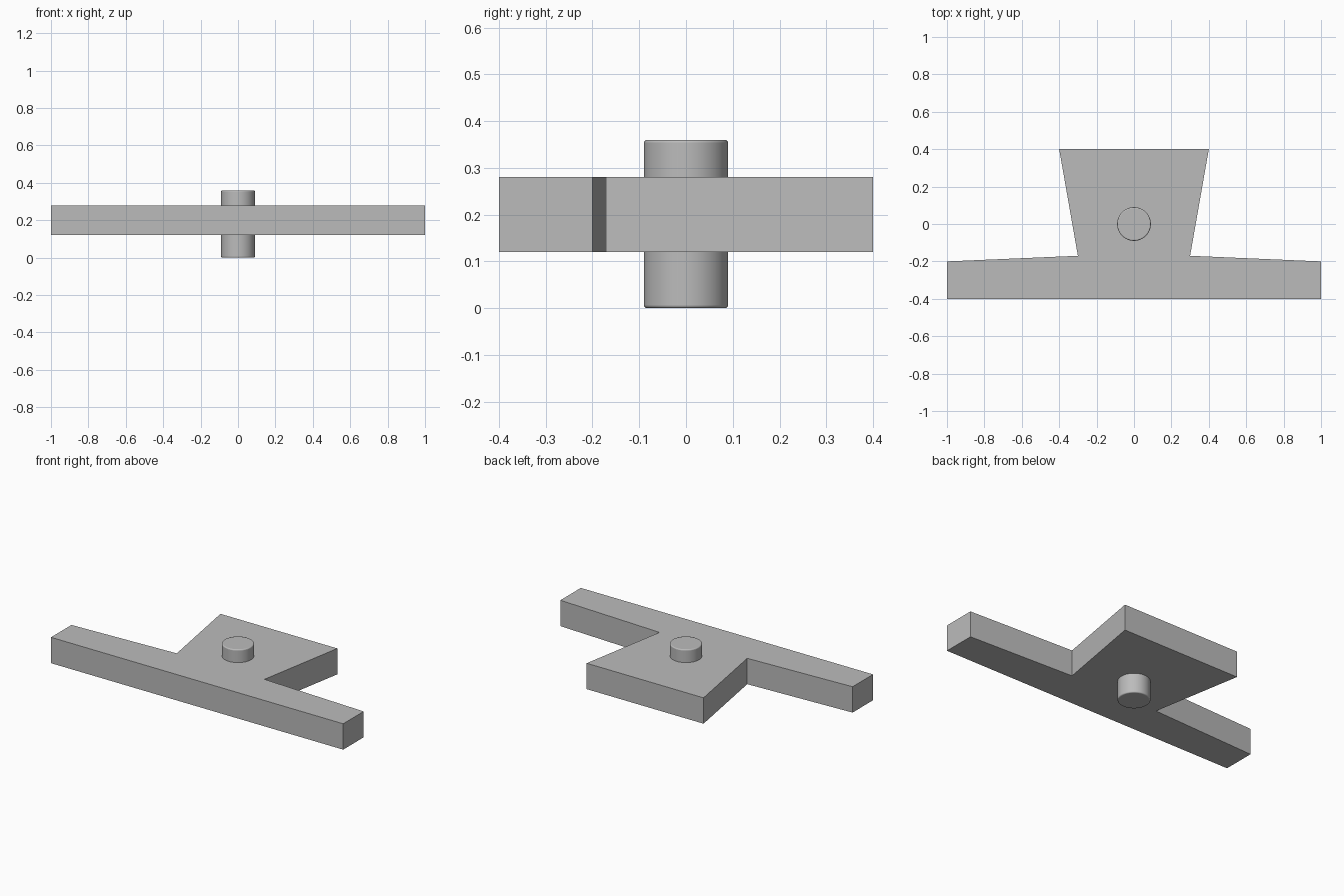
import bpy
import bmesh

cube = bpy.data.objects.get("Cube")
if cube:
    bpy.data.objects.remove(cube, do_unlink=True)

PLATE_BOTTOM, PLATE_TOP = 0.12, 0.28
PIN_RADIUS, PIN_HEIGHT, PIN_EDGE = 0.09, 0.36, 0.006

# Single plain grey
grey = bpy.data.materials.new("plain grey")
grey.use_nodes = True
colour = (0.5, 0.5, 0.5, 1)
grey.diffuse_color = colour
grey.node_tree.nodes["Principled BSDF"].inputs["Base Color"].default_value = colour


def add_object(name, bm):
    bmesh.ops.recalc_face_normals(bm, faces=bm.faces)
    mesh = bpy.data.meshes.new(name)
    bm.to_mesh(mesh)
    bm.free()
    mesh.materials.append(grey)
    obj = bpy.data.objects.new(name, mesh)
    bpy.context.collection.objects.link(obj)
    return obj


# Plate: long front bar with a flared tail, half outline mirrored across x
half = [(1, -0.4), (1, -0.2), (0.3, -0.17), (0.4, 0.4)]
outline = half + [(-x, y) for x, y in reversed(half)]
bm = bmesh.new()
base = bm.faces.new([bm.verts.new((x, y, PLATE_BOTTOM)) for x, y in outline])
top = bmesh.ops.extrude_face_region(bm, geom=[base], use_keep_orig=True)
top_verts = [v for v in top["geom"] if isinstance(v, bmesh.types.BMVert)]
bmesh.ops.translate(bm, verts=top_verts, vec=(0, 0, PLATE_TOP - PLATE_BOTTOM))
add_object("plate", bm)

# Pivot pin: upright cylinder through the plate with softened rims
bm = bmesh.new()
bmesh.ops.create_cone(bm, cap_ends=True, segments=64, radius1=PIN_RADIUS,
                      radius2=PIN_RADIUS, depth=PIN_HEIGHT)
bmesh.ops.translate(bm, verts=bm.verts, vec=(0, 0, PIN_HEIGHT / 2))
pin = add_object("pivot_pin", bm)
bevel = pin.modifiers.new("rim bevel", 'BEVEL')
bevel.width = PIN_EDGE
bevel.segments = 3
bevel.limit_method = 'ANGLE'

bpy.ops.object.select_all(action='DESELECT')
pin.select_set(True)
bpy.context.view_layer.objects.active = pin
bpy.ops.object.shade_smooth_by_angle()
